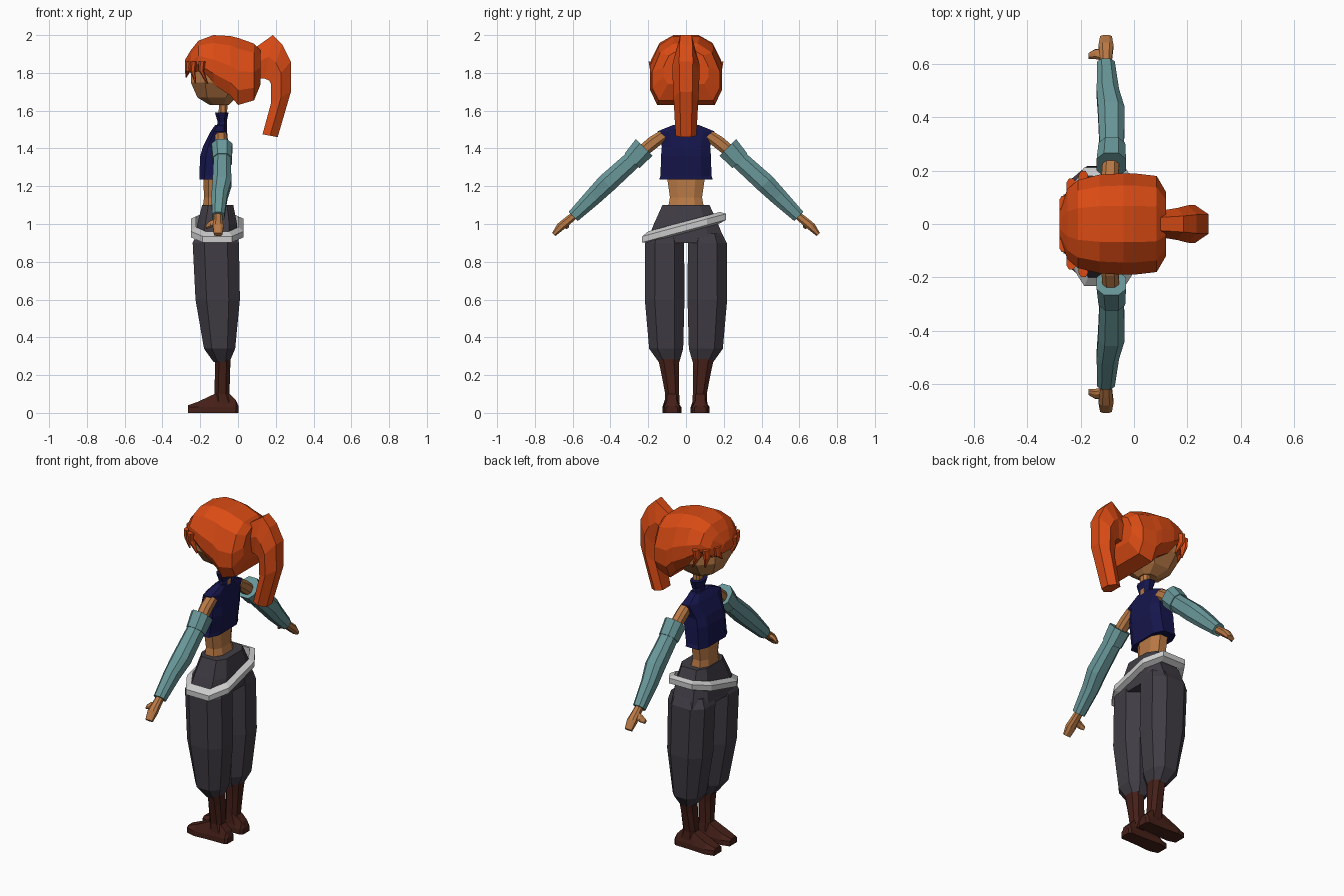
import bpy, bmesh
from mathutils import Vector as V


def material(name, rgb):
    m = bpy.data.materials.new(name)
    m.diffuse_color = (*rgb, 1)
    return m


HAIR = material("orange", (0.70, 0.07, 0.007))
SKIN = material("tan", (0.48, 0.19, 0.06))
NAVY = material("navy", (0.008, 0.008, 0.075))
TEAL = material("teal", (0.14, 0.31, 0.32))
DARK = material("charcoal", (0.052, 0.045, 0.058))
BROWN = material("brown", (0.06, 0.014, 0.009))
PALE = material("pale_grey", (0.6, 0.6, 0.6))


def loft(name, rings, mat, closed=False):
    """Skin a list of equal-length point rings; cap the ends or join them."""
    bm = bmesh.new()
    vs = [[bm.verts.new(p) for p in r] for r in rings]
    n = len(vs[0])
    pairs = list(zip(vs, vs[1:]))
    if closed:
        pairs.append((vs[-1], vs[0]))
    for a, b in pairs:
        for i in range(n):
            j = (i + 1) % n
            bm.faces.new((a[i], a[j], b[j], b[i]))
    if not closed:
        bm.faces.new(vs[0])
        bm.faces.new(vs[-1])
    bmesh.ops.recalc_face_normals(bm, faces=bm.faces)
    me = bpy.data.meshes.new(name)
    bm.to_mesh(me)
    bm.free()
    me.materials.append(mat)
    ob = bpy.data.objects.new(name, me)
    bpy.context.collection.objects.link(ob)
    return ob


def octagon(c, u, v, k=0.5):
    """Chamfered rectangle with half-axis vectors u and v."""
    c, u, v = V(c), V(u), V(v)
    pts = [(1, -k), (1, k), (k, 1), (-k, 1), (-1, k), (-1, -k), (-k, -1), (k, -1)]
    return [c + u * a + v * b for a, b in pts]


def column(name, secs, mat, y=0, k=0.5):
    """Vertical loft from (z, x_front, x_back, half_width, y_shift) sections."""
    rings = []
    for z, x0, x1, w, *dy in secs:
        cy = y + (dy[0] if dy else 0)
        rings.append(octagon(((x0 + x1) / 2, cy, z), ((x1 - x0) / 2, 0, 0), (0, w, 0), k))
    return loft(name, rings, mat)


def limb(name, secs, mat, s, k=0.5):
    """Arm loft from (x, y, z, half_depth, half_height), perpendicular to the arm."""
    return loft(name, [octagon((x, s * y, z), (a, 0, 0), (0, s * b * 0.71, b * 0.71), k)
                       for x, y, z, a, b in secs], mat)


# Head and neck
column("head", [(1.63, -.15, -.05, .045), (1.67, -.215, -.01, .10), (1.75, -.25, .05, .155),
                (1.84, -.245, .07, .16), (1.92, -.20, .05, .12)], SKIN)
column("neck", [(1.5, -.105, -.06, .03), (1.67, -.10, -.055, .03)], SKIN)

# Hair cap: arched cross-sections from fringe to back of head
rings = []
for x, w, top, bot in [(-.28, .05, 1.87, 1.81), (-.25, .13, 1.92, 1.80), (-.21, .165, 1.97, 1.81),
                       (-.13, .185, 2.0, 1.74), (-.04, .19, 1.995, 1.68), (0, .19, 1.985, 1.63),
                       (.085, .18, 1.955, 1.655), (.12, .12, 1.92, 1.74)]:
    h = top - bot
    half = [(.8, bot), (1, bot + .22 * h), (1, bot + .5 * h), (.76, bot + .84 * h), (.36, top)]
    rings.append([V((x, w * a, z)) for a, z in half] + [V((x, -w * a, z)) for a, z in half[::-1]])
loft("hair_cap", rings, HAIR)

# Ponytail: inner and outer edge points of its side profile, plus half width
rings = []
for ix, iz, ox, oz, w in [(.10, 1.77, .10, 1.94, .05), (.14, 1.77, .185, 2.0, .06),
                          (.165, 1.76, .235, 1.95, .07), (.175, 1.74, .28, 1.86, .072),
                          (.175, 1.64, .28, 1.70, .066), (.13, 1.475, .21, 1.46, .055)]:
    rings.append([V((ix + (ox - ix) * t, w * a, iz + (oz - iz) * t))
                  for t, a in [(0, .7), (.5, 1), (1, .5), (1, -.5), (.5, -1), (0, -.7)]])
loft("ponytail", rings, HAIR)

# Fringe locks: tapered wedges on the brow and temples
for s in (1, -1):
    for x, y, tx, ty, tz in [(-.262, .075, -.275, .045, 1.775), (-.235, .14, -.225, .14, 1.745),
                             (-.19, .168, -.16, .165, 1.74)]:
        loft("fringe_lock", [octagon((x, s * y, 1.86), (.018, 0, 0), (0, .03, 0)),
                             octagon((x - .004, s * y, 1.81), (.014, 0, 0), (0, .022, 0)),
                             octagon((tx, s * ty, tz), (.003, 0, 0), (0, .004, 0))], HAIR)

# Torso: bare waist, sleeveless top and flared collar
column("waist", [(1.06, -.19, -.06, .10), (1.14, -.18, -.08, .085), (1.28, -.185, -.08, .105)], SKIN)
column("top", [(1.235, -.205, -.07, .142), (1.255, -.205, -.068, .135), (1.36, -.20, -.05, .132),
               (1.41, -.185, -.05, .128), (1.49, -.145, -.058, .152), (1.525, -.12, -.06, .065)],
       NAVY, k=.6)
column("collar", [(1.50, -.115, -.06, .05), (1.54, -.108, -.06, .042), (1.59, -.122, -.05, .058)], NAVY)

# Trousers: hips, then one baggy leg per side, with a boot below
column("trouser_hips", [(.90, -.235, .0, .21), (1.0, -.215, -.005, .17), (1.1, -.19, -.025, .125)],
       DARK, k=.6)
for s in (1, -1):
    column("trouser_leg", [(.95, -.215, -.005, .08, 0), (.90, -.24, .005, .103, s * .003),
                           (.60, -.225, .01, .105, s * .003), (.34, -.18, -.015, .09, s * -.005),
                           (.27, -.13, -.045, .055, s * -.02)], DARK, y=s * .11)
    column("boot_shaft", [(.30, -.122, -.038, .058, s * .02), (.22, -.122, -.042, .048, s * .012),
                          (.10, -.125, -.045, .037, 0), (.05, -.13, -.02, .04, 0)], BROWN, y=s * .073)
    # Foot runs heel to toe: (x, top z, half width)
    loft("boot_foot", [[V((x, s * .075 + a * w, z))
                        for a, z in [(-1, 0), (1, 0), (1, .03), (.6, t), (-.6, t), (-1, .03)]]
                       for x, t, w in [(.003, .035, .03), (-.01, .065, .042), (-.045, .10, .042),
                                       (-.125, .10, .044), (-.21, .06, .05), (-.265, .04, .035)]],
         BROWN)

# Tilted belt: one rectangular section swept around the hips
outer = octagon((-.11, -.01, 0), (.14, 0, 0), (0, .222, 0), .55)
inner = octagon((-.11, -.01, 0), (.112, 0, 0), (0, .19, 0), .55)
rings = []
for o, i in zip(outer, inner):
    rings.append([V((p.x, p.y, .985 + .27 * p.y + d))
                  for p, d in [(o, -.02), (o, .012), (i, .03), (i, -.03)]])
loft("belt", rings, PALE, closed=True)

# Arms: bare shoulder, cuff, long sleeve, hand and thumb
for s in (1, -1):
    limb("upper_arm", [(-.09, .12, 1.47, .03, .03), (-.09, .17, 1.435, .032, .034),
                       (-.085, .26, 1.36, .03, .032)], SKIN, s)
    limb("sleeve_cuff", [(-.085, .222, 1.405, .055, .062), (-.083, .285, 1.335, .05, .055)], TEAL, s)
    limb("sleeve", [(-.083, .26, 1.36, .045, .048), (-.085, .42, 1.215, .05, .052),
                    (-.098, .49, 1.145, .042, .046), (-.105, .597, 1.04, .033, .034)], TEAL, s)
    limb("hand", [(-.105, .58, 1.055, .02, .02), (-.105, .635, 1.01, .024, .022),
                  (-.105, .665, .985, .028, .022), (-.105, .70, .945, .022, .012)], SKIN, s)
    loft("thumb", [octagon((-.11, s * .632, 1.01), (0, s * .016, -.016), (0, s * .01, .01)),
                   octagon((-.145, s * .637, 1.0), (0, s * .014, -.014), (0, s * .01, .01)),
                   octagon((-.17, s * .63, .985), (0, s * .008, -.008), (0, s * .006, .006))], SKIN)
